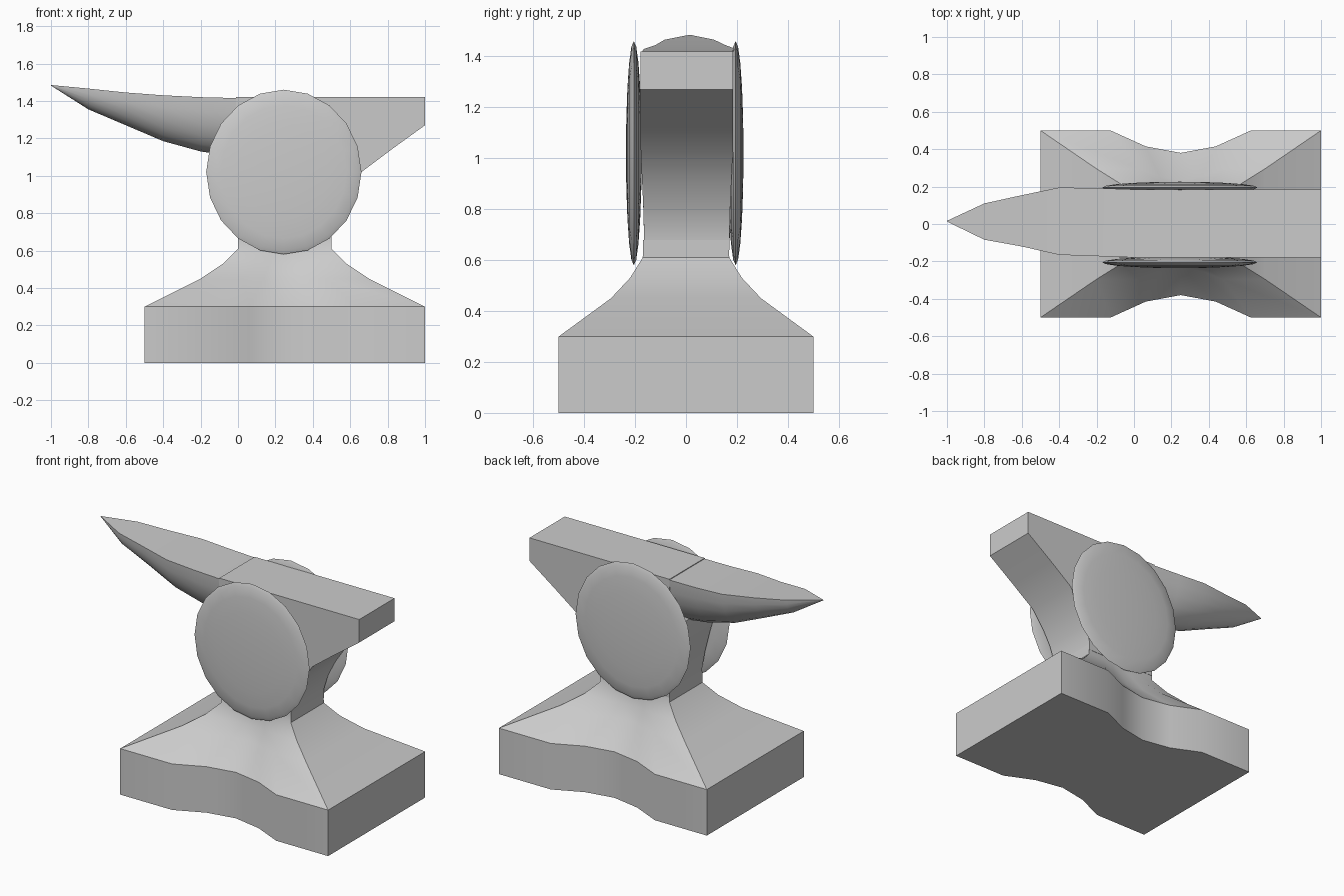
import bpy, bmesh, math

if "Cube" in bpy.data.objects:
    bpy.data.objects.remove(bpy.data.objects["Cube"])

def finish(name, bm, angle=35):
    bmesh.ops.recalc_face_normals(bm, faces=bm.faces)
    me = bpy.data.meshes.new(name)
    bm.to_mesh(me)
    bm.free()
    ob = bpy.data.objects.new(name, me)
    bpy.context.collection.objects.link(ob)
    bpy.ops.object.select_all(action='DESELECT')
    ob.select_set(True)
    bpy.context.view_layer.objects.active = ob
    bpy.ops.object.shade_smooth_by_angle(angle=math.radians(angle))
    return ob

def loft(name, rings, angle=35):
    bm = bmesh.new()
    loops = [[bm.verts.new(p) for p in r] for r in rings]
    n = len(loops[0])
    for a, b in zip(loops, loops[1:]):
        for i in range(n):
            j = (i + 1) % n
            bm.faces.new((a[i], a[j], b[j], b[i]))
    bm.faces.new(loops[0])
    bm.faces.new(loops[-1])
    return finish(name, bm, angle)

# Base: waisted footprint shrinking up to the neck
foot = [(-1, 1), (-.5, 1), (-.25, .83), (0, .76), (.25, .83), (.5, 1), (1, 1)]
outline = foot + [(x, -y) for x, y in reversed(foot)]
levels = [(0, .75, .5, 1), (.3, .75, .5, 1), (.45, .45, .295, .85),
          (.53, .33, .22, .5), (.61, .25, .17, .1), (.68, .25, .168, 0)]
rings = []
for z, hx, hy, waist in levels:
    ring = []
    for x, y in outline:
        side = math.copysign(1, y)
        ring.append((.25 + x * hx, hy * side * (1 - waist * (1 - abs(y))), z))
    rings.append(ring)
loft("base", rings)

# Body: neck, face and heel as one side profile
profile = [(0, .64), (0, .7), (-.02, .82), (-.05, .95), (-.08, 1.06), (-.08, 1.14),
           (-.01, 1.2), (-.01, 1.42), (1, 1.42), (1, 1.27), (.82, 1.14), (.66, 1.02),
           (.58, .9), (.53, .8), (.5, .7), (.5, .64)]
def half(z):
    return .168 + .014 * min(1, max(0, (z - .75) / .3))
loft("body", [[(x, s * half(z) + .003, z) for x, z in profile] for s in (-1, 1)])

# Horn: flat-topped round-bottomed sections narrowing to a point
stations = [(0, .182, .003, 1.415, 1.10), (-.2, .182, .01, 1.42, 1.13),
            (-.4, .18, .015, 1.43, 1.185), (-.6, .137, .017, 1.445, 1.27),
            (-.8, .097, .013, 1.466, 1.355), (-1, .002, .015, 1.485, 1.482)]
rings = []
for x, hy, cy, top, bottom in stations:
    rings.append([(x, cy + hy * math.cos(math.pi * k / 12),
                   top - (top - bottom) * math.sin(math.pi * k / 12)) for k in range(13)])
loft("horn", rings, 40)

# Side discs: flattened lenses on both cheeks
for name, y in (("front_disc", -.205), ("back_disc", .195)):
    bm = bmesh.new()
    bmesh.ops.create_uvsphere(bm, u_segments=20, v_segments=10, radius=1)
    for v in bm.verts:
        x, d, z = v.co.x, v.co.z, v.co.y
        v.co = (.245 + .415 * x, y + .031 * d, 1.02 + .44 * z)
    finish(name, bm)
